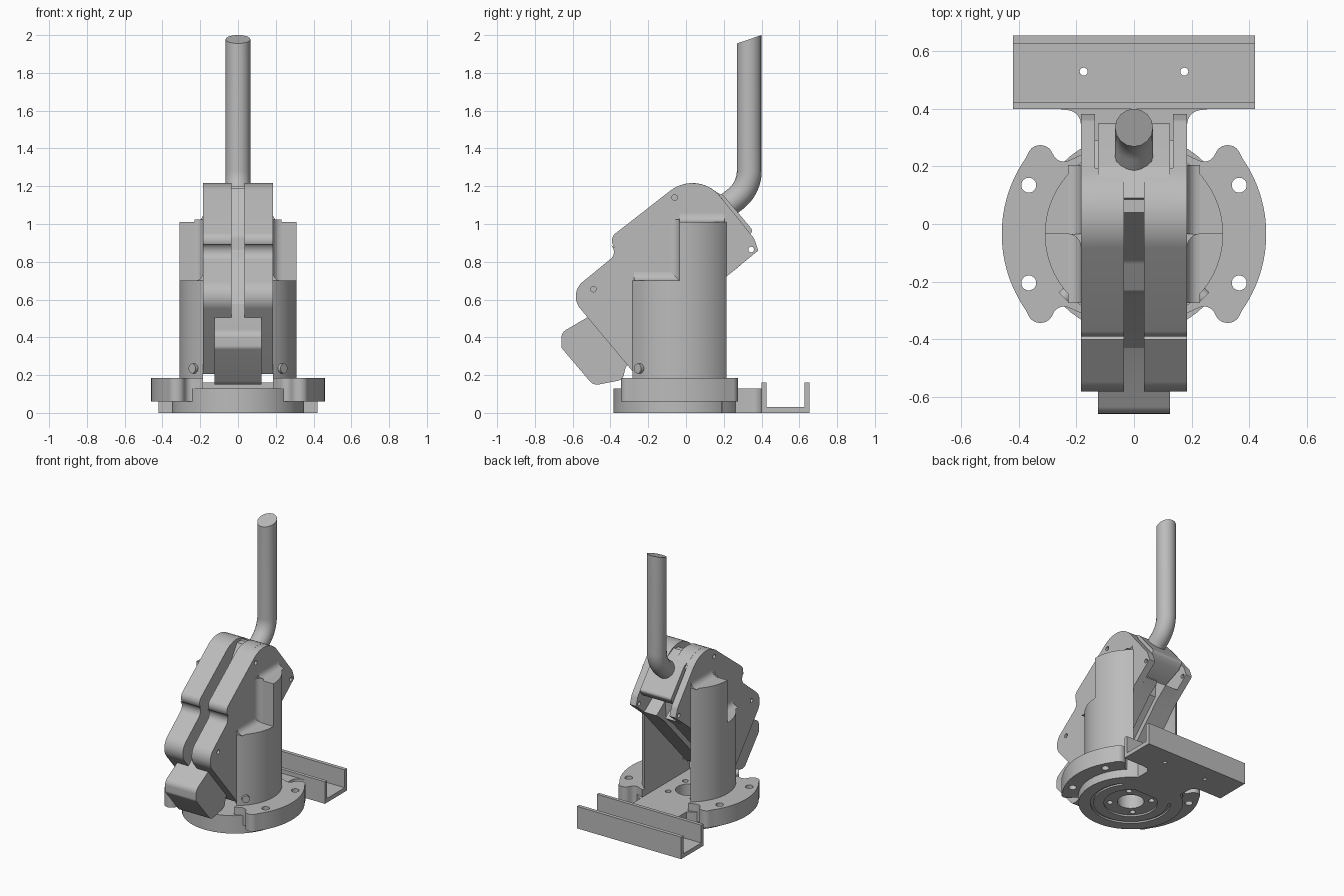
import bpy, bmesh, math
from mathutils import Vector

if "Cube" in bpy.data.objects:
    bpy.data.objects.remove(bpy.data.objects["Cube"])

metal = bpy.data.materials.new("plain_grey_metal")
metal.use_nodes = True
GREY = (0.5, 0.5, 0.5, 1)
metal.diffuse_color = GREY
metal.node_tree.nodes["Principled BSDF"].inputs["Base Color"].default_value = GREY

CY = -0.035   # y of the turntable axis
# how a profile point (a, b) at depth d maps to space, by extrusion axis
PLACE = {"x": lambda a, b, d: (d, a, b),
         "y": lambda a, b, d: (a, d, b),
         "z": lambda a, b, d: (a, b, d)}


def rounded(points, steps=8):
    """Outline with each corner (a, b, radius) replaced by an arc."""
    out = []
    for i, p in enumerate(points):
        c = Vector(p[:2])
        r = p[2] if len(p) > 2 else 0
        if r == 0:
            out.append(c)
            continue
        u = (Vector(points[i - 1][:2]) - c).normalized()
        v = (Vector(points[(i + 1) % len(points)][:2]) - c).normalized()
        half = u.angle(v) / 2
        centre = c + (u + v).normalized() * (r / math.sin(half))
        a = c + u * (r / math.tan(half)) - centre
        b = c + v * (r / math.tan(half)) - centre
        for k in range(steps + 1):
            t = k / steps
            out.append(centre + (a * (1 - t) + b * t).normalized() * r)
    return out


def arc(r, start, end, steps, cx=0, cy=CY):
    angles = [math.radians(start + (end - start) * k / steps) for k in range(steps + 1)]
    return [Vector((cx + r * math.cos(t), cy + r * math.sin(t))) for t in angles]


def disc(r, cx=0, cy=CY, n=24):
    return arc(r, 0, 360, n, cx, cy)[:-1]


def prism(name, outline, axis, lo, hi, flip=False):
    bm = bmesh.new()
    rings = [[bm.verts.new(PLACE[axis](p[0], p[1], d)) for p in outline] for d in (lo, hi)]
    bm.faces.new(rings[0])
    bm.faces.new(rings[1])
    n = len(outline)
    for i in range(n):
        j = (i + 1) % n
        bm.faces.new((rings[0][i], rings[0][j], rings[1][j], rings[1][i]))
    if flip:
        for v in bm.verts:
            v.co.x *= -1
    bmesh.ops.recalc_face_normals(bm, faces=bm.faces)
    mesh = bpy.data.meshes.new(name)
    bm.to_mesh(mesh)
    bm.free()
    mesh.materials.append(metal)
    obj = bpy.data.objects.new(name, mesh)
    bpy.context.collection.objects.link(obj)
    return obj


def activate(obj):
    bpy.ops.object.select_all(action="DESELECT")
    obj.select_set(True)
    bpy.context.view_layer.objects.active = obj


def cut(obj, *cutter):
    tool = prism("cutter", *cutter)
    tool.hide_render = True
    mod = obj.modifiers.new("cut", "BOOLEAN")
    mod.operation, mod.solver, mod.object = "DIFFERENCE", "EXACT", tool
    activate(obj)
    bpy.ops.object.modifier_apply(modifier="cut")
    bpy.data.objects.remove(tool)


def mirrored(points):
    return points + [(-p[0],) + tuple(p[1:]) for p in reversed(points)]


# Round base plate, recessed below, with its holes
base = prism("base_plate", disc(0.35, n=64), "z", 0, 0.13)
cut(base, disc(0.27, n=48), "z", -0.1, 0.012)
ring = prism("base_ring", disc(0.25, n=48), "z", 0, 0.05)
for part in (base, ring):
    cut(part, disc(0.09, n=32), "z", -0.1, 0.3)
    for k in range(4):
        t = math.radians(45 + 90 * k)
        cut(part, disc(0.02, 0.14 * math.cos(t), CY + 0.14 * math.sin(t), 16), "z", -0.1, 0.3)
cut(ring, disc(0.18, n=40), "z", -0.1, 0.012)

# Neck joining the base to the rear channel
neck = rounded([(0.26, 0.4), (0.185, 0.39, 0.05), (0.185, 0.235, 0.05), (0.27, 0.19), (0.2, 0.12)])
prism("base_neck", mirrored([tuple(p) for p in neck]), "z", 0, 0.13)

# Rear channel, open at the top
channel = prism("rear_channel", [(0.4, 0), (0.655, 0), (0.655, 0.16), (0.628, 0.16),
                (0.628, 0.03), (0.425, 0.03), (0.425, 0.16), (0.4, 0.16)], "x", -0.42, 0.42)
for x in (-0.175, 0.175):
    cut(channel, disc(0.014, x, 0.53, 16), "z", -0.1, 0.1)

# Side profiles of the tilted head (y, z, corner radius)
crown = [(0.064, 1.291, 0.19)]
front_edge = [(0.2, 0.71), (-0.27, 0.205), (-0.625, 0.63, 0.1),
              (-0.35, 0.855, 0.05), (-0.425, 0.91, 0.05)]
cheek = rounded(crown + [(0.36, 0.925, 0.06), (0.383, 0.86, 0.005)] + front_edge, 12)
inner = rounded(crown + [(0.195, 1.13), (0.03, 1.0), (0.12, 0.9), (0.29, 0.783)] + front_edge, 12)

# Flange ear outline: rounded lobes at the ends of a wide arc
ear_half = rounded([(0.185, 0.21), (0.185, 0.24), (0.262, 0.205, 0.04),
                    (0.325, 0.325, 0.045), (0.38, 0.225)])
ear = ear_half[:-1] + arc(0.46, 35, -35, 24) + \
    [Vector((p.x, 2 * CY - p.y)) for p in reversed(ear_half[:-1])]


def cove(at, wall, sign):
    """Concave fillet section between a wall and a ledge."""
    r = 0.045
    pts = [(wall, at)]
    for k in range(7):
        t = math.pi / 2 * k / 6
        pts.append((wall + r - r * math.cos(t), at + sign * (r - r * math.sin(t))))
    return pts


for side, flip in (("left", False), ("right", True)):
    s = -1 if flip else 1
    # Flange ear with bolt holes
    flange = prism(side + "_flange", ear, "z", 0.06, 0.185, flip)
    for y in (0.135, -0.205):
        cut(flange, disc(0.026, s * 0.366, y), "z", 0, 0.3)
    # Stepped post cut from a round column
    a = math.degrees(math.acos(0.185 / 0.31))
    corner = [Vector((0.185, CY))]
    prism(side + "_rear_post", corner + arc(0.31, 0, a, 16), "z", 0.13, 1.01, flip)
    prism(side + "_front_post", corner + arc(0.31, -a, 0, 16), "z", 0.13, 0.70, flip)
    # Fillets where the post meets the head
    prism(side + "_upper_fillet", cove(1.01, 0.185, 1), "y", CY, 0.205, flip)
    prism(side + "_lower_fillet", cove(0.70, 0.185, 1), "y", -0.275, CY, flip)
    prism(side + "_step_fillet", cove(CY, 0.185, -1), "z", 0.70, 1.025, flip)
    # Small stop pin on the post
    bpy.ops.mesh.primitive_cylinder_add(vertices=20, radius=0.026, depth=0.06,
        location=(s * 0.222, -0.235, 0.235), rotation=(math.pi / 2, 0, s * math.pi / 4))
    pin = bpy.context.object
    pin.name = side + "_stop_pin"
    pin.data.materials.append(metal)
    # Head cheek plates with pin holes
    outer_plate = prism(side + "_outer_cheek", cheek, "x", 0.135, 0.185, flip)
    inner_plate = prism(side + "_inner_cheek", inner, "x", 0.035, 0.135, flip)
    for y, z in ((-0.06, 1.14), (0.345, 0.865), (-0.49, 0.655)):
        cut(outer_plate, disc(0.015, y, z, 16), "x", -0.3, 0.3)

# Link plate inside the slot
prism("slot_link", rounded([(0.1, 1.19), (0.04, 1.19), (-0.13, 0.93, 0.06), (-0.235, 0.86, 0.02),
      (-0.25, 0.79), (-0.47, 0.53), (-0.28, 0.26), (0.18, 0.74), (0.2, 1.05)]), "x", -0.036, 0.036)

# Front nose block
prism("nose_block", rounded([(-0.52, 0.507), (-0.66, 0.425, 0.05), (-0.66, 0.345, 0.03),
      (-0.49, 0.145, 0.05), (-0.335, 0.175, 0.04), (-0.32, 0.24), (-0.22, 0.37), (-0.4, 0.6)]),
      "x", -0.125, 0.125)

# Handle socket block
prism("handle_socket", rounded([(0.09, 1.2), (0.2, 1.15, 0.03), (0.355, 0.965, 0.02),
      (0.32, 0.92), (0.15, 0.85), (0.0, 1.0)]), "x", -0.125, 0.125)

# Bent handle bar, swept along a path, with a slanted top
curve = bpy.data.curves.new("handle", "CURVE")
curve.dimensions = "3D"
curve.bevel_depth = 0.066
curve.bevel_resolution = 6
curve.use_fill_caps = True
path = rounded([(0.12, 1.02), (0.335, 1.19, 0.19), (0.335, 1.978)], 12)
spline = curve.splines.new("POLY")
spline.points.add(len(path) - 1)
for point, p in zip(spline.points, path):
    point.co = (0, p.x, p.y, 1)
handle = bpy.data.objects.new("handle", curve)
bpy.context.collection.objects.link(handle)
activate(handle)
bpy.ops.object.convert(target="MESH")
handle = bpy.context.object
handle.data.materials.clear()
handle.data.materials.append(metal)
for v in handle.data.vertices:
    if v.co.z > 1.9:
        v.co.z += (v.co.y - 0.335) * 0.34

# Smooth the rounded surfaces, keep edges sharp
for obj in list(bpy.context.scene.objects):
    if obj.type == "MESH":
        activate(obj)
        bpy.ops.object.shade_smooth_by_angle(angle=math.radians(30))
